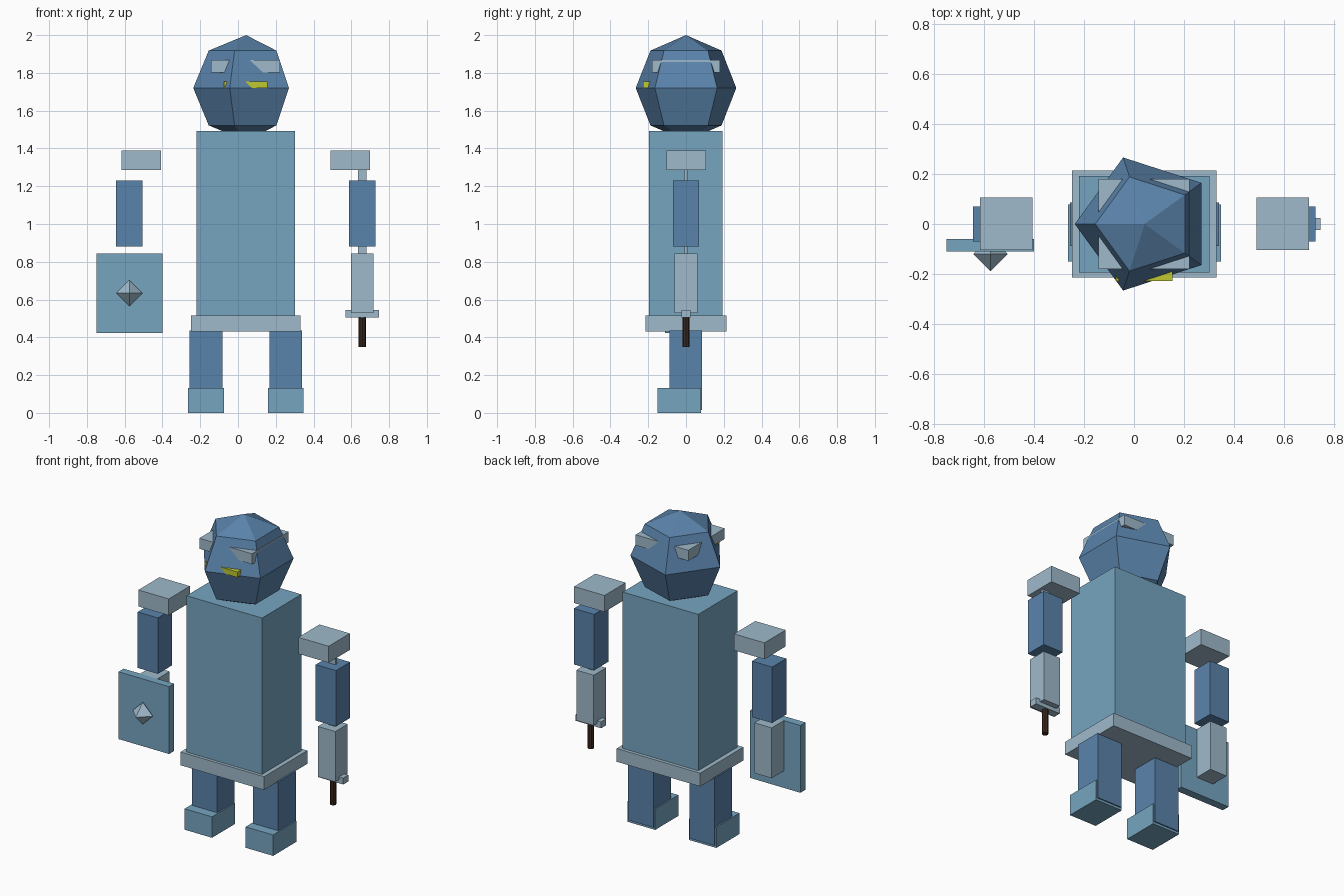
import bpy, bmesh, math
from mathutils import Matrix

if "Cube" in bpy.data.objects:
    bpy.data.objects.remove(bpy.data.objects["Cube"])


def material(name, hex_code):
    def linear(c):
        c /= 255
        return c / 12.92 if c <= 0.04045 else ((c + 0.055) / 1.055) ** 2.4
    m = bpy.data.materials.new(name)
    m.diffuse_color = [linear(int(hex_code[i:i + 2], 16)) for i in (0, 2, 4)] + [1]
    m.use_nodes = True
    m.node_tree.nodes["Principled BSDF"].inputs["Base Color"].default_value = m.diffuse_color
    return m


SKY = material("sky_blue", "76A5C0")
STEEL = material("steel_blue", "5A83AB")
PALE = material("pale_blue", "9FBACB")
YELLOW = material("yellow", "BFC832")
BROWN = material("dark_brown", "3A281E")


def finish(name, bm, mat):
    bmesh.ops.recalc_face_normals(bm, faces=bm.faces)
    mesh = bpy.data.meshes.new(name)
    bm.to_mesh(mesh)
    bm.free()
    mesh.materials.append(mat)
    obj = bpy.data.objects.new(name, mesh)
    bpy.context.collection.objects.link(obj)
    return obj


def box(name, mat, x, y, z):
    """Box from its (min, max) range on each axis."""
    bm = bmesh.new()
    bmesh.ops.create_cube(bm, size=1)
    for v in bm.verts:
        v.co = [r[0] if c < 0 else r[1] for c, r in zip(v.co, (x, y, z))]
    return finish(name, bm, mat)


def sphere(name, mat, centre, radius, sides, rings, turn):
    """Coarse faceted ball; turn rotates it about z."""
    bm = bmesh.new()
    bmesh.ops.create_uvsphere(bm, u_segments=sides, v_segments=rings, radius=radius,
                              matrix=Matrix.Translation(centre) @ Matrix.Rotation(turn, 4, 'Z'))
    # aim the first equator corner along the turn direction
    corner = max(bm.verts, key=lambda v: (round((v.co.xy - Matrix.Translation(centre).translation.xy).length, 4)))
    angle = math.atan2(corner.co.y - centre[1], corner.co.x - centre[0])
    bmesh.ops.rotate(bm, verts=bm.verts, cent=centre,
                     matrix=Matrix.Rotation(turn - angle, 3, 'Z'))
    return finish(name, bm, mat)


# Head, visor and mouth
sphere("head", STEEL, (0.043, 0, 1.72), 0.28, 5, 4, math.pi)
box("visor", PALE, (-0.142, 0.223), (-0.18, 0.18), (1.802, 1.868))
box("mouth", YELLOW, (-0.073, 0.155), (-0.228, -0.12), (1.72, 1.754))

# Torso and belt
box("torso", SKY, (-0.22, 0.303), (-0.195, 0.193), (0.45, 1.493))
box("belt", PALE, (-0.248, 0.33), (-0.214, 0.214), (0.432, 0.515))

# Legs and feet
for side, cx in (("left", -0.17), ("right", 0.253)):
    box(side + "_leg", STEEL, (cx - 0.087, cx + 0.087), (-0.088, 0.086), (0.015, 0.437))
    box(side + "_foot", SKY, (cx - 0.095, cx + 0.095), (-0.15, 0.079), (0, 0.131))

# Arms: the shoulder plates sit at a different offset on each side
for side, cx, sx in (("left", -0.575, -0.512), ("right", 0.657, 0.595)):
    box(side + "_shoulder", PALE, (sx - 0.105, sx + 0.105), (-0.104, 0.106), (1.285, 1.388))
    box(side + "_upper_arm", STEEL, (cx - 0.07, cx + 0.07), (-0.07, 0.07), (0.88, 1.23))
    box(side + "_forearm", PALE, (cx - 0.06, cx + 0.06), (-0.062, 0.06), (0.528, 0.843))

# Shield with a pointed boss
box("shield", SKY, (-0.75, -0.4), (-0.11, -0.06), (0.422, 0.843))
sphere("shield_boss", PALE, (-0.575, -0.12, 0.634), 0.069, 4, 2, 0)

# Sword held point up, running along the arm
box("sword_blade", PALE, (0.635, 0.681), (-0.008, 0.008), (0.52, 1.32))
box("sword_guard", PALE, (0.57, 0.746), (-0.025, 0.025), (0.505, 0.545))
bm = bmesh.new()
bmesh.ops.create_cone(bm, cap_ends=True, segments=8, radius1=0.019, radius2=0.019, depth=0.165,
                      matrix=Matrix.Translation((0.658, 0, 0.4325)))
finish("sword_grip", bm, BROWN)
